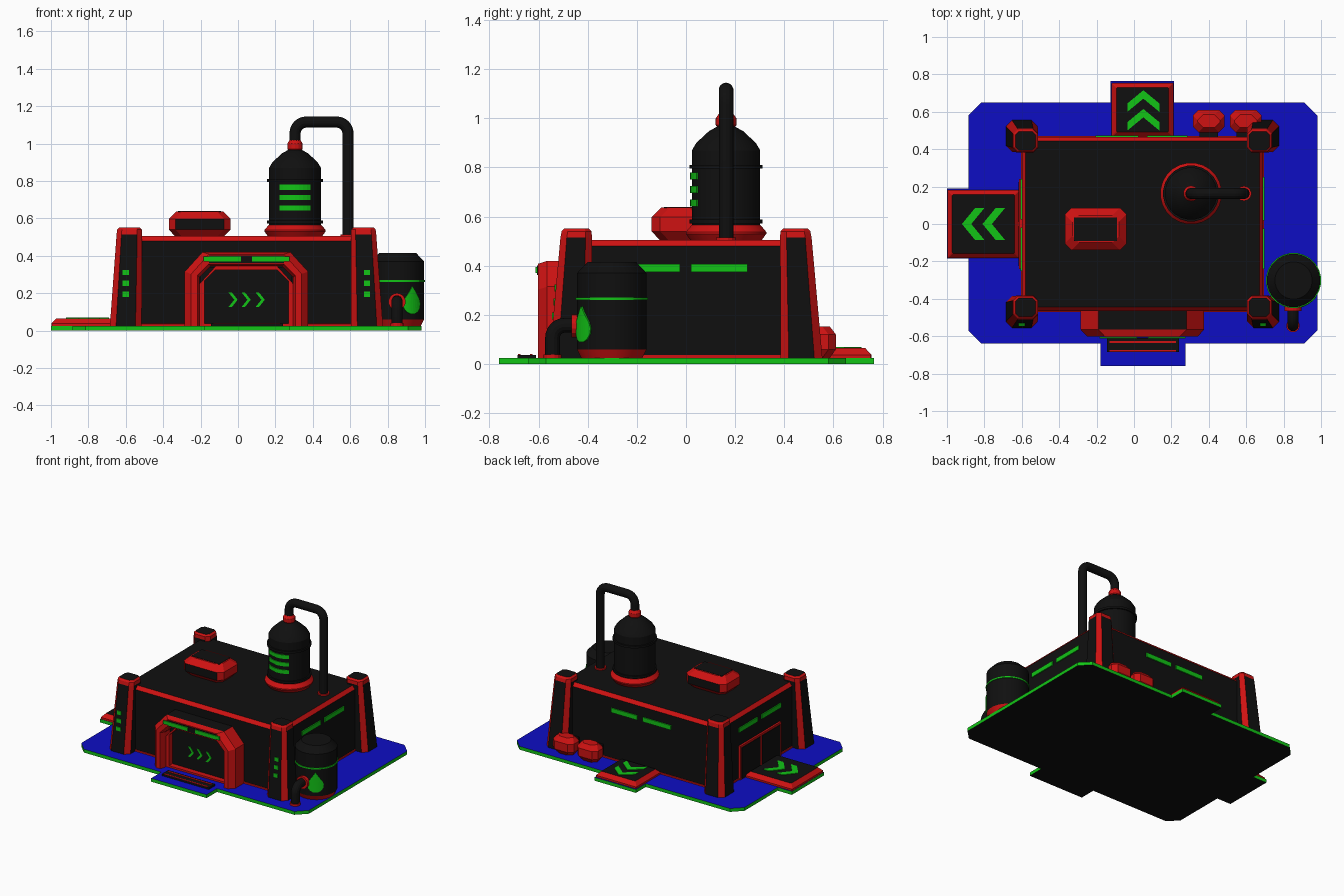
import bpy, bmesh, math
from mathutils import Vector as V

if "Cube" in bpy.data.objects:
    bpy.data.objects.remove(bpy.data.objects["Cube"])

def material(name, rgb):
    m = bpy.data.materials.new(name)
    m.diffuse_color = (*rgb, 1)
    m.use_nodes = True
    m.node_tree.nodes["Principled BSDF"].inputs["Base Color"].default_value = m.diffuse_color
    return m

MATS = [material("black", (0.005, 0.005, 0.005)), material("red", (0.62, 0.006, 0.006)),
        material("green", (0.006, 0.55, 0.008)), material("blue", (0.004, 0.004, 0.55))]
BLACK, RED, GREEN, BLUE = range(4)
CX = 0.045  # centre line of the building

def loft(name, rings, mat, caps=None, smooth=False):
    """Skin between rings of points; mat is a colour or a rule (ring, side)."""
    bm = bmesh.new()
    vs = [[bm.verts.new(p) for p in r] for r in rings]
    n = len(rings[0])
    for i in range(len(rings) - 1):
        for j in range(n):
            k = (j + 1) % n
            f = bm.faces.new((vs[i][j], vs[i][k], vs[i + 1][k], vs[i + 1][j]))
            f.material_index = mat(i, j) if callable(mat) else mat
    for ring, c in zip((vs[0][::-1], vs[-1]), caps or (mat, mat)):
        bm.faces.new(ring).material_index = c
    bmesh.ops.recalc_face_normals(bm, faces=bm.faces)
    me = bpy.data.meshes.new(name)
    bm.to_mesh(me)
    bm.free()
    for m in MATS:
        me.materials.append(m)
    o = bpy.data.objects.new(name, me)
    bpy.context.collection.objects.link(o)
    if smooth:
        bpy.context.view_layer.objects.active = o
        o.select_set(True)
        bpy.ops.object.shade_smooth_by_angle(angle=math.radians(25))
        o.select_set(False)
    return o

def octa(cx, cy, hx, hy, c, z):
    """Rectangle with cut corners; even sides are the long ones (+x, +y, -x, -y)."""
    return [(cx + a, cy + b, z) for a, b in (
        (hx, c - hy), (hx, hy - c), (hx - c, hy), (c - hx, hy),
        (-hx, hy - c), (-hx, c - hy), (c - hx, -hy), (hx - c, -hy))]

def plate(name, pts, origin, u, v, depth, mat, caps=None):
    """Flat outline in the plane u, v pushed out along u x v."""
    o, u, v = V(origin), V(u), V(v)
    n = u.cross(v)
    return loft(name, [[o + u * a + v * b + n * d for a, b in pts] for d in (0, depth)], mat, caps)

def rect(a0, a1, b0, b1):
    return [(a0, b0), (a1, b0), (a1, b1), (a0, b1)]

def lathe(name, cx, cy, prof, n=24):
    rings = [[(cx + r * math.cos(2 * math.pi * (j + .5) / n), cy + r * math.sin(2 * math.pi * (j + .5) / n), z)
              for j in range(n)] for r, z, _ in prof]
    return loft(name, rings, lambda i, j: prof[i][2], (prof[0][2], prof[-1][2]), True)

def bend(a, b, c, rad):
    a, b, c = V(a), V(b), V(c)
    d1, d2 = (a - b).normalized() * rad, (c - b).normalized() * rad
    return [b + d1 + d2 - d2 * math.cos(t * math.pi / 12) - d1 * math.sin(t * math.pi / 12) for t in range(7)]

def pipe(name, pts, r, side, mat, n=14):
    pts, side, rings = [V(p) for p in pts], V(side), []
    for i, p in enumerate(pts):
        t = (pts[min(i + 1, len(pts) - 1)] - pts[max(i - 1, 0)]).normalized()
        u = t.cross(side)
        rings.append([p + (u * math.cos(a) + side * math.sin(a)) * r
                      for a in (2 * math.pi * j / n for j in range(n))])
    return loft(name, rings, mat, smooth=True)

def chevron(s, d, t, h):
    return [(s, h), (s + d, 0), (s, -h), (s + t, -h), (s + t + d, 0), (s + t, h)]

def curved_panel(name, cx, cy, r, mid, rows, mat):
    """Thin panel wrapped on a drum; rows are (z, half angle)."""
    rings = []
    for z, w in rows:
        arc = [mid + w * (k / 4 - 1) for k in range(9)]
        rings.append([(cx + q * math.cos(a), cy + q * math.sin(a), z)
                      for q, ang in ((r + .006, arc), (r - .006, arc[::-1])) for a in ang])
    return loft(name, rings, mat)

X, Y, Z = (1, 0, 0), (0, 1, 0), (0, 0, 1)
NX, NY = (-1, 0, 0), (0, -1, 0)

# Ground slab with tabs at front, back and left
slab = [(-.815, -.64), (-.18, -.64), (-.18, -.76), (.275, -.76), (.275, -.64), (.91, -.64), (.98, -.57),
        (.98, .58), (.91, .65), (.215, .65), (.215, .765), (-.125, .765), (-.125, .65), (-.815, .65),
        (-.885, .58), (-.885, .19), (-1, .19), (-1, -.185), (-.885, -.185), (-.885, -.57)]
plate("ground_slab", slab, (0, 0, 0), X, Y, .025, GREEN, (BLACK, BLUE))

# Main hall: red foot, black walls, red roof edge
loft("main_hall", [octa(CX, 0, hx, hy, .02, z) for hx, hy, z in (
    (.65, .47, .025), (.65, .47, .036), (.645, .465, .037), (.645, .465, .48), (.625, .445, .505))],
    lambda i, j: BLACK if i == 2 else RED, (BLACK, BLACK))

# Corner towers
for sx, sn in ((-1, "left"), (1, "right")):
    for sy, yn in ((-1, "front"), (1, "back")):
        spec = ((.645, .47, .085, .085, .033, .025), (.626, .447, .068, .064, .026, .515),
                (.625, .445, .066, .061, .025, .54), (.625, .445, .054, .05, .018, .552))
        loft(f"{yn}_{sn}_tower", [octa(CX + sx * x, sy * y, hx, hy, c, z) for x, y, hx, hy, c, z in spec],
             lambda i, j: BLACK if i == 0 and j % 2 == 0 else RED, (BLACK, BLACK))
    # tower lamps follow the lean of the front face
    for z in (.195, .253, .31):
        y = -.555 + .044 * (z - .025) / .49
        plate(f"{sn}_tower_lamp", rect(-.017, .017, -.014, .014), (CX + sx * .645, y + .002, z), X, Z, .007, GREEN)

# Light strips on the right, left and back walls
for a, b in ((-.24, -.025), (.02, .25)):
    plate("right_light", rect(a, b, .375, .408), (CX + .645, 0, 0), Y, Z, .008, GREEN)
    plate("left_light", rect(a, b, .375, .408), (CX - .645, 0, 0), NY, Z, .008, GREEN)
    plate("back_light", rect(a - CX, b - CX, .375, .408), (0, .465, 0), NX, Z, .008, GREEN)

# Front gate: arch, inner trim, door, lights, arrows
def arch(y, ox, oz, ix, iz):
    half = [(ox, .025), (ox, oz - .105), (ox - .095, oz)]
    hole = [(ix, .025), (ix, iz - .06), (ix - .06, iz)]
    pts = [(-a, b) for a, b in half] + half[::-1] + hole + [(-a, b) for a, b in hole[::-1]]
    return [(CX + a, y, b) for a, b in pts]

loft("gate_arch", [arch(-.45, .33, .42, .25, .345), arch(-.565, .33, .42, .25, .345),
                   arch(-.602, .295, .408, .262, .355)],
     lambda i, j: BLACK if i == 0 and j == 2 else RED, (RED, RED))
loft("gate_inner_trim", [arch(-.45, .255, .35, .225, .325), arch(-.55, .255, .35, .225, .325)], RED, (RED, RED))
plate("gate_door", rect(-.245, .245, .025, .34), (CX, -.46, 0), X, Z, .05, BLACK)
plate("gate_threshold", rect(-.23, .23, .025, .038), (CX, -.51, 0), X, Z, .04, RED)
plate("gate_light_panel", rect(-.2, .2, .362, .402), (CX, -.60, 0), X, Z, .006, BLACK)
for s in (-.23, .03):
    plate("gate_light", rect(s, s + .2, .37, .396), (CX, -.605, 0), X, Z, .008, GREEN)
for s in (-.05, .02, .095):
    plate("gate_arrow", chevron(s, .03, .018, .038), (0, -.509, .165), X, Z, .005, GREEN)

# Front step
plate("front_step", rect(-.145, .24, -.685, -.61), (0, 0, .025), X, Y, .013, BLACK)
for y in (-.683, -.635):
    plate("step_line", rect(-.13, .225, y, y + .01), (0, 0, .036), X, Y, .005, RED)

# Left double door
plate("left_door_frame", rect(-.24, .24, .025, .275), (CX - .645, 0, 0), NY, Z, .014, RED)
for a in (-.225, .01):
    plate("left_door_panel", rect(a, a + .215, .03, .26), (CX - .658, 0, 0), NY, Z, .005, BLACK)

# Loading pads with arrows
for name, cx, cy, hx, hy in (("back_pad", CX, .61, .165, .145), ("left_pad", -.805, 0, .193, .183)):
    loft(name, [octa(cx, cy, hx - d, hy - d, .004, z) for d, z in ((0, .025), (0, .038), (.026, .065))],
         RED, (RED, BLACK))
for s in (.50, .60):
    plate("back_pad_arrow", chevron(s, .07, .045, .085), (CX + .005, 0, .064), Y, NX, .005, GREEN)
for s in (.69, .80):
    plate("left_pad_arrow", chevron(s, .07, .05, .085), (0, 0, .064), NX, NY, .005, GREEN)

# Roof vent box
loft("roof_vent", [octa(-.205, -.027, .165 - d, .113 - d, .035, z) for d, z in (
    (.035, .503), (0, .54), (0, .598), (.04, .637)) ],
    lambda i, j: BLACK if i == 1 and j in (2, 6) else RED, (RED, RED))
plate("roof_vent_lid", rect(-.32, -.09, -.09, .036), (0, 0, .635), X, Y, .004, BLACK)

# Pods behind the back wall
for x in (.4, .597):
    loft("back_pod", [octa(x, .55, .085 - d, .06 - d, .03, z) for d, z in (
        (.025, .025), (0, .06), (0, .12), (.025, .153))], RED, (RED, RED))
    plate("pod_bracket", rect(x - .05, x + .05, .45, .52), (0, 0, .05), X, Y, .07, BLACK)

# Roof tank
TX, TY = .305, .163
lathe("roof_tank_flange", TX, TY, [(.145, .503, RED), (.165, .53, RED), (.165, .538, RED), (.142, .565, RED)])
lathe("roof_tank", TX, TY, [(.14, .55, BLACK), (.14, .87, BLACK), (.122, .9, BLACK), (.07, .948, BLACK),
                            (.035, .967, BLACK)])
for z in (.572, .795):
    lathe("roof_tank_ring", TX, TY, [(.15, z, BLACK), (.15, z + .016, BLACK)])
lathe("roof_tank_collar", TX, TY, [(.028, .955, RED), (.042, .972, RED), (.042, 1.0, RED), (.03, 1.018, RED)], 14)
for z in (.642, .697, .752):
    curved_panel("tank_light", TX, TY, .14, -math.pi / 2, ((z, .6), (z + .028, .6)), GREEN)
a, b, c, d = (TX, TY, 1.0), (TX, TY, 1.115), (.588, TY, 1.115), (.588, TY, .5)
pipe("roof_pipe", [a] + bend(a, b, c, .06) + bend(b, c, d, .06) + [d], .03, Y, BLACK)
lathe("roof_pipe_foot", .588, TY, [(.04, .503, RED), (.04, .515, RED)], 14)

# Side tank with band, drop mark and outlet pipe
SX, SY = .853, -.302
lathe("side_tank", SX, SY, [(.125, .025, RED), (.143, .06, BLACK), (.143, .37, BLACK), (.1, .415, BLACK)])
lathe("side_tank_band", SX, SY, [(.148, .26, GREEN), (.148, .27, GREEN)])
curved_panel("drop_mark", SX, SY, .144, -math.radians(57),
             ((.09, .1), (.1, .24), (.12, .35), (.145, .38), (.17, .32), (.2, .17), (.235, .01)), GREEN)
a, b, c = (.85, -.42, .158), (.85, -.543, .158), (.85, -.543, .025)
pipe("outlet_pipe", [a] + bend(a, b, c, .05) + [c], .03, X, BLACK)
pipe("outlet_flange", [(.85, -.43, .155), (.85, -.465, .155)], .046, X, RED)
lathe("outlet_foot", .85, -.543, [(.036, .025, RED), (.036, .04, RED)], 14)
